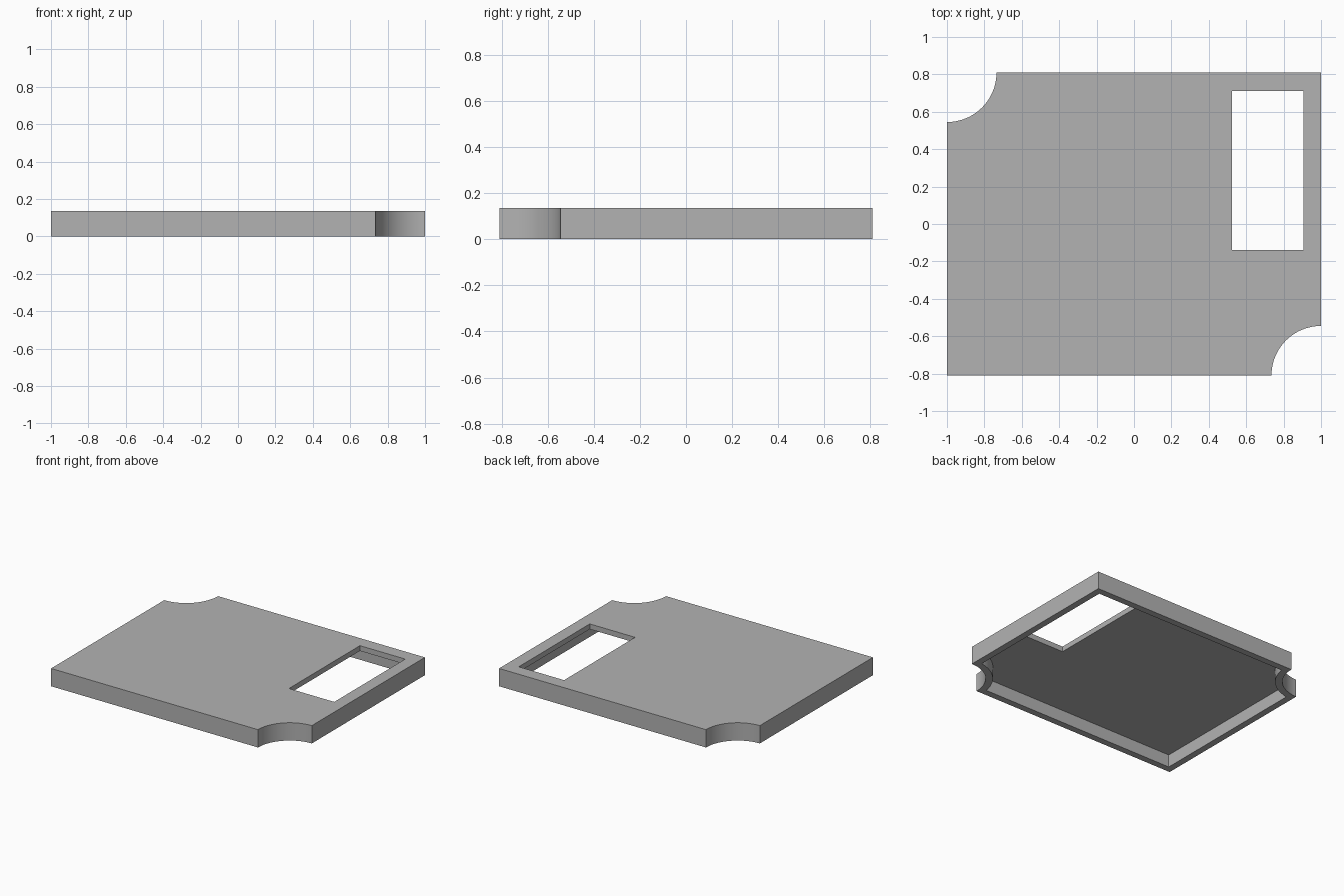
import bpy
import bmesh
from math import asin, pi, cos, sin

HALF_X, HALF_Y, HEIGHT = 1.0, 0.81, 0.135
NOTCH, WALL, TOP = 0.265, 0.05, 0.04
STEPS = 32

cube = bpy.data.objects.get("Cube")
if cube:
    bpy.data.objects.remove(cube, do_unlink=True)

grey = bpy.data.materials.new("plain grey")
grey.use_nodes = True
colour = (0.45, 0.45, 0.45, 1)
grey.diffuse_color = colour
grey.node_tree.nodes["Principled BSDF"].inputs["Base Color"].default_value = colour


def notched_outline(inset):
    """Rectangle with round bites at two opposite corners, moved inward by inset."""
    radius = NOTCH + inset
    start = asin(inset / radius)
    half = []
    for i in range(STEPS + 1):
        a = start + (pi / 2 - 2 * start) * i / STEPS
        half.append((HALF_X - radius * sin(a), -HALF_Y + radius * cos(a)))
    half.reverse()
    half.append((HALF_X - inset, HALF_Y - inset))
    # The second half is the first turned by half a circle
    return half[::1] + [(-x, -y) for x, y in half]


def prism(name, outline, z0, z1):
    bm = bmesh.new()
    base = bm.faces.new([bm.verts.new((x, y, z0)) for x, y in outline])
    made = bmesh.ops.extrude_face_region(bm, geom=[base])["geom"]
    for v in made:
        if isinstance(v, bmesh.types.BMVert):
            v.co.z = z1
    bmesh.ops.recalc_face_normals(bm, faces=bm.faces)
    mesh = bpy.data.meshes.new(name)
    bm.to_mesh(mesh)
    bm.free()
    mesh.materials.append(grey)
    obj = bpy.data.objects.new(name, mesh)
    bpy.context.collection.objects.link(obj)
    return obj


def cut(target, cutter):
    cutter.hide_render = True
    mod = target.modifiers.new("cut", 'BOOLEAN')
    mod.operation = 'DIFFERENCE'
    mod.solver = 'EXACT'
    mod.object = cutter
    bpy.context.view_layer.objects.active = target
    bpy.ops.object.modifier_apply(modifier=mod.name)
    bpy.data.objects.remove(cutter, do_unlink=True)


# Cover: notched plate with a hollow underside and a window
cover = prism("cover", notched_outline(0), 0, HEIGHT)
cut(cover, prism("hollow", notched_outline(WALL), -0.1, HEIGHT - TOP))
x0, x1, y0, y1 = 0.525, 0.905, -0.14, 0.71
window = [(x0, y0), (x1, y0), (x1, y1), (x0, y1)]
cut(cover, prism("window", window, -0.1, HEIGHT + 0.1))

bpy.ops.object.select_all(action='DESELECT')
cover.select_set(True)
bpy.context.view_layer.objects.active = cover
bpy.ops.object.shade_smooth_by_angle(angle=pi / 6)
